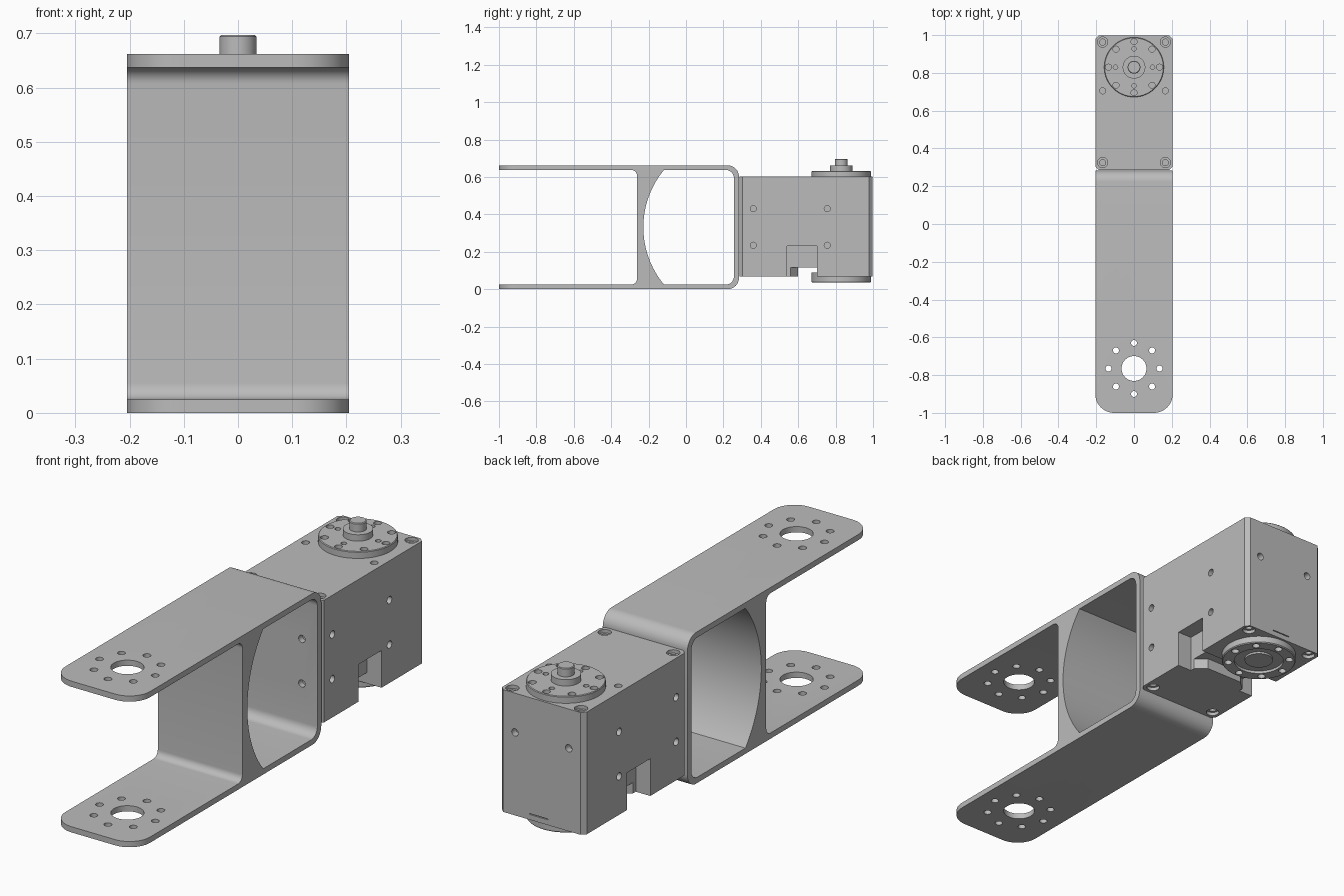
import bpy, bmesh
from math import radians, cos, sin, pi
from mathutils import Matrix, Vector

if "Cube" in bpy.data.objects:
    bpy.data.objects.remove(bpy.data.objects["Cube"], do_unlink=True)

grey = bpy.data.materials.new("plain grey")
grey.use_nodes = True
grey.diffuse_color = (0.5, 0.5, 0.5, 1)
grey.node_tree.nodes["Principled BSDF"].inputs["Base Color"].default_value = (0.5, 0.5, 0.5, 1)

HALF = 0.205          # half width of bracket and housing
AXLE = 0.83           # y of the output axle
HOLE = 0.016          # small bolt hole radius


def arc(cx, cy, r, a0, a1, n=8):
    angles = [radians(a0 + (a1 - a0) * i / n) for i in range(n + 1)]
    return [(cx + r * cos(a), cy + r * sin(a)) for a in angles]


def ring(cx, cy, r, count=8):
    return [(cx + r * cos(2 * pi * i / count), cy + r * sin(2 * pi * i / count)) for i in range(count)]


def box(bm, lo, hi):
    lo, hi = Vector(lo), Vector(hi)
    m = Matrix.Translation((lo + hi) / 2) @ Matrix.Diagonal((*(hi - lo), 1))
    return bmesh.ops.create_cube(bm, size=1, matrix=m)["verts"]


def rod(bm, centre, r, depth, axis="Z", sides=24):
    turn = {"X": Matrix.Rotation(pi / 2, 4, "Y"), "Y": Matrix.Rotation(pi / 2, 4, "X"), "Z": Matrix()}
    bmesh.ops.create_cone(bm, cap_ends=True, segments=sides, radius1=r, radius2=r, depth=depth,
                          matrix=Matrix.Translation(centre) @ turn[axis])


def prism(bm, points, start, move):
    face = bm.faces.new([bm.verts.new(start(a, b)) for a, b in points])
    top = bmesh.ops.extrude_face_region(bm, geom=[face])["geom"]
    bmesh.ops.translate(bm, vec=move, verts=[v for v in top if isinstance(v, bmesh.types.BMVert)])
    bmesh.ops.recalc_face_normals(bm, faces=bm.faces)


def lathe(bm, profile, steps=64):
    # Spin a closed radius/height profile around the axle
    verts = [bm.verts.new((r, AXLE, z)) for r, z in profile]
    edges = [bm.edges.new(p) for p in zip(verts, verts[1:])]
    bmesh.ops.spin(bm, geom=verts + edges, cent=(0, AXLE, 0), axis=(0, 0, 1), angle=2 * pi, steps=steps)
    bmesh.ops.remove_doubles(bm, verts=bm.verts, dist=1e-5)
    bmesh.ops.recalc_face_normals(bm, faces=bm.faces)


def finish(bm, name):
    mesh = bpy.data.meshes.new(name)
    bm.to_mesh(mesh)
    bm.free()
    mesh.materials.append(grey)
    obj = bpy.data.objects.new(name, mesh)
    bpy.context.collection.objects.link(obj)
    return obj


def activate(obj):
    bpy.ops.object.select_all(action="DESELECT")
    obj.select_set(True)
    bpy.context.view_layer.objects.active = obj


def cut(obj, *builders):
    for build in builders:
        bm = bmesh.new()
        build(bm)
        tool = finish(bm, "cutter")
        tool.hide_render = True
        mod = obj.modifiers.new("cut", "BOOLEAN")
        mod.operation, mod.solver, mod.object = "DIFFERENCE", "EXACT", tool
        activate(obj)
        bpy.ops.object.modifier_apply(modifier=mod.name)
        bpy.data.objects.remove(tool, do_unlink=True)


def smooth(obj):
    activate(obj)
    bpy.ops.object.shade_smooth_by_angle(angle=radians(30))


def bevel(bm, test, size, segments):
    edges = [e for e in bm.edges if test(*(v.co for v in e.verts))]
    bmesh.ops.bevel(bm, geom=edges, offset=size, segments=segments, profile=0.5, affect="EDGES")


# Fork bracket: rounded block with the fork opening and the window cut through
LOW, HIGH = 0.025, 0.637
bm = bmesh.new()
box(bm, (-HALF, -1, 0), (HALF, 0.283, 0.662))
bevel(bm, lambda a, b: a.y < -0.9 and b.y < -0.9 and abs(a.z - b.z) > 0.1, 0.1, 12)
bevel(bm, lambda a, b: a.y > 0.2 and b.y > 0.2 and abs(a.x - b.x) > 0.1, 0.06, 10)
bracket = finish(bm, "fork_bracket")


def fork_opening(bm):
    pts = [(-1.1, LOW)] + arc(-0.292, LOW + 0.03, 0.03, -90, 0)
    pts += arc(-0.292, HIGH - 0.03, 0.03, 0, 90) + [(-1.1, HIGH)]
    prism(bm, pts, lambda y, z: (-0.5, y, z), (1, 0, 0))


def window(bm):
    pts = arc(0.253, 0.331, 0.481, 140.5, 219.5, 32)
    pts += arc(0.214, LOW + 0.042, 0.042, -90, 0) + arc(0.214, HIGH - 0.042, 0.042, 0, 90)
    prism(bm, pts, lambda y, z: (-0.5, y, z), (1, 0, 0))


def plate_holes(bm):
    rod(bm, (0, -0.765, 0.33), 0.066, 1, sides=48)
    for x, y in ring(0, -0.765, 0.135):
        rod(bm, (x, y, 0.33), HOLE, 1)
    for x in (-0.13, 0.13):
        for z in (0.235, 0.43):
            rod(bm, (x, 0.27, z), HOLE, 0.06, "Y")


cut(bracket, fork_opening, window, plate_holes)
smooth(bracket)

# Motor housing with chamfered upright edges
BASE, TOP, FRONT, BACK = 0.067, 0.602, 0.285, 0.997
bm = bmesh.new()
box(bm, (-HALF, FRONT, BASE), (HALF, BACK, TOP))
bevel(bm, lambda a, b: abs(a.z - b.z) > 0.1, 0.018, 1)
housing = finish(bm, "motor_housing")


def cable_channel(bm):
    # Crosswise channel under the housing, wider at both ends
    pts = [(-0.3, 0.70), (-0.3, 0.56), (-0.135, 0.56), (-0.09, 0.60),
           (0.09, 0.60), (0.135, 0.56), (0.3, 0.56), (0.3, 0.70)]
    prism(bm, pts, lambda x, y: (x, y, 0), (0, 0, 0.115))


def side_pockets(bm):
    for s in (-1, 1):
        box(bm, (min(s * 0.135, s * 0.3), 0.54, 0), (max(s * 0.135, s * 0.3), 0.70, 0.23))


def counterbores(bm):
    for x in (-0.166, 0.166):
        for y in (0.325, 0.963):
            for z in (BASE, TOP):
                rod(bm, (x, y, z), 0.027, 0.03)


def bolt_holes(bm):
    for s in (-1, 1):
        for y in (0.325, 0.963):
            for z in (BASE, TOP):
                rod(bm, (s * 0.166, y, z), HOLE, 0.09)
        rod(bm, (s * 0.166, 0.705, TOP), HOLE, 0.06)
        rod(bm, (s * 0.13, BACK, 0.43), HOLE, 0.06, "Y")
        for y in (0.36, 0.755):
            for z in (0.235, 0.43):
                rod(bm, (s * HALF, y, z), HOLE, 0.06, "X")
    box(bm, (-0.03, BACK - 0.005, 0.09), (0.06, BACK + 0.01, 0.094))


cut(housing, cable_channel, side_pockets, counterbores, bolt_holes)
smooth(housing)

# Upper output disc with stepped hub and axle
bm = bmesh.new()
lathe(bm, [(0, TOP - 0.002), (0.158, TOP - 0.002), (0.158, 0.629), (0.155, 0.632), (0.06, 0.632),
           (0.06, 0.66), (0.034, 0.66), (0.034, 0.694), (0.031, 0.697), (0, 0.697)])
upper = finish(bm, "upper_output_disc")


def upper_holes(bm):
    for x, y in ring(0, AXLE, 0.135):
        rod(bm, (x, y, 0.632), HOLE, 0.04)
    for x, y in ring(0, AXLE, 0.098, 4):
        rod(bm, (x, y, 0.632), 0.012, 0.04)


cut(upper, upper_holes)
smooth(upper)

# Lower idler disc with a ring groove around its hub
bm = bmesh.new()
lathe(bm, [(0, 0.09), (0.158, 0.09), (0.158, 0.039), (0.154, 0.035), (0.105, 0.035),
           (0.105, 0.047), (0.06, 0.047), (0.06, 0.038), (0, 0.038)])
lower = finish(bm, "lower_idler_disc")
cut(lower, lambda bm: [rod(bm, (x, y, 0.035), HOLE, 0.04) for x, y in ring(0, AXLE, 0.131)])
smooth(lower)
